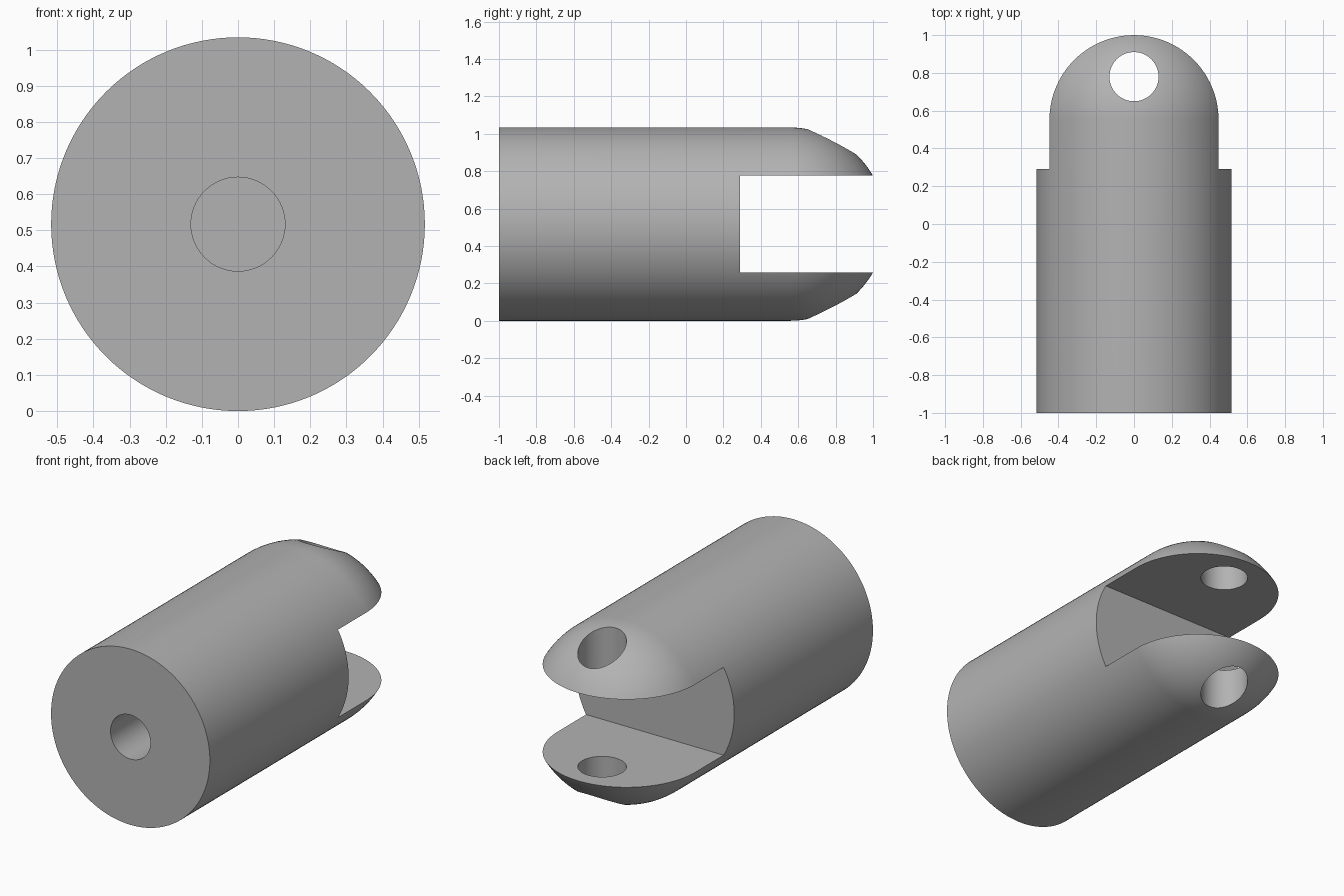
import bpy, bmesh, math
from mathutils import Matrix, Vector

cube = bpy.data.objects.get("Cube")
if cube:
    bpy.data.objects.remove(cube, do_unlink=True)

R = 0.517          # body radius and height of its axis
DOME_Y = 0.552     # centre of the spherical end
HOLE_R = 0.13
SEGMENTS = 128

steel = bpy.data.materials.new("plain_grey")
steel.use_nodes = True
colour = (0.45, 0.45, 0.45, 1)
steel.diffuse_color = colour
steel.node_tree.nodes["Principled BSDF"].inputs["Base Color"].default_value = colour


def make_object(name, bm):
    bmesh.ops.recalc_face_normals(bm, faces=bm.faces)
    mesh = bpy.data.meshes.new(name)
    bm.to_mesh(mesh)
    bm.free()
    mesh.materials.append(steel)
    obj = bpy.data.objects.new(name, mesh)
    bpy.context.collection.objects.link(obj)
    return obj


def cylinder(name, radius, depth, matrix):
    bm = bmesh.new()
    bmesh.ops.create_cone(bm, cap_ends=True, segments=64, radius1=radius,
                          radius2=radius, depth=depth, matrix=matrix)
    return make_object(name, bm)


# Round body with a spherical end, turned around the long axis
bm = bmesh.new()
profile = [(0, -1), (R, -1)]
for i in range(33):
    a = math.pi / 2 * i / 32
    profile.append((R * math.cos(a), DOME_Y + R * math.sin(a)))
verts = [bm.verts.new((x, y, R)) for x, y in profile]
edges = [bm.edges.new(pair) for pair in zip(verts, verts[1:])]
bmesh.ops.spin(bm, geom=verts + edges, cent=(0, 0, R), axis=(0, 1, 0),
               angle=math.tau, steps=SEGMENTS)
bmesh.ops.remove_doubles(bm, verts=bm.verts, dist=0.0001)
body = make_object("clevis_body", bm)

# Cutter for the fork slot
bm = bmesh.new()
bmesh.ops.create_cube(bm, size=1)
bmesh.ops.scale(bm, vec=(2, 1, R), verts=bm.verts)
bmesh.ops.translate(bm, vec=(0, 0.29 + 0.5, R), verts=bm.verts)
slot = make_object("slot_cutter", bm)

# Cutters for the cross pin hole and the blind rod bore
pin = cylinder("pin_hole_cutter", HOLE_R, 2, Matrix.Translation((0, 0.78, R)))
bore = cylinder("rod_bore_cutter", HOLE_R, 1.6,
                Matrix.Translation((0, -1, R)) @ Matrix.Rotation(math.pi / 2, 4, "X"))

bpy.context.view_layer.objects.active = body
body.select_set(True)
for cutter in (slot, pin, bore):
    mod = body.modifiers.new(cutter.name, "BOOLEAN")
    mod.operation = "DIFFERENCE"
    mod.solver = "EXACT"
    mod.object = cutter
    bpy.ops.object.modifier_apply(modifier=mod.name)
    bpy.data.objects.remove(cutter, do_unlink=True)

bpy.ops.object.shade_smooth_by_angle(angle=math.radians(30))
